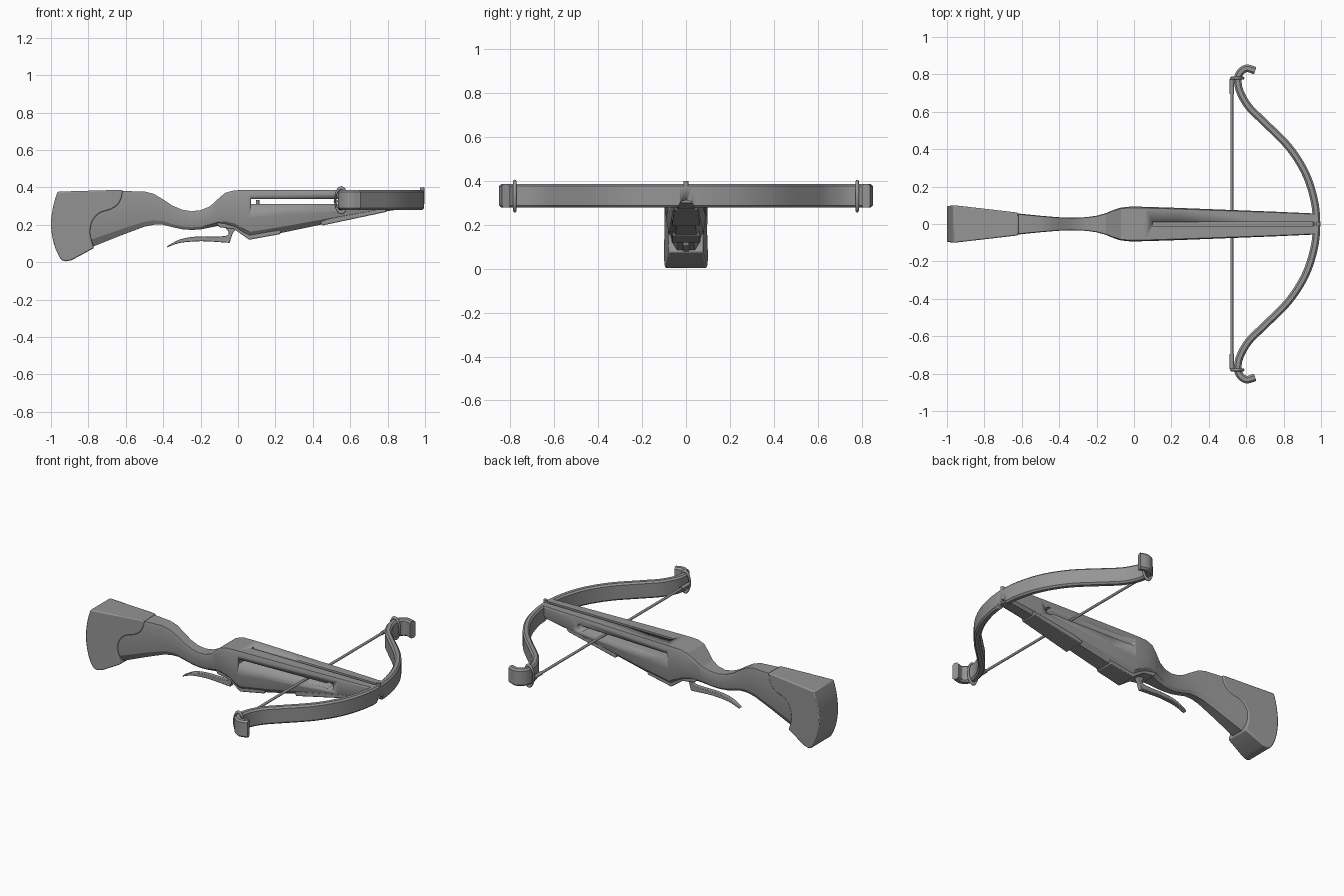
import bpy, bmesh, math
from mathutils import Vector

if "Cube" in bpy.data.objects:
    bpy.data.objects.remove(bpy.data.objects["Cube"])

grey = bpy.data.materials.new("dark_grey")
grey.diffuse_color = (.3, .3, .3, 1)
grey.use_nodes = True
grey.node_tree.nodes["Principled BSDF"].inputs["Base Color"].default_value = grey.diffuse_color


def finish(ob, bevel=0.0, angle=35):
    ob.data.materials.append(grey)
    if bevel:
        m = ob.modifiers.new("bevel", "BEVEL")
        m.width, m.segments, m.limit_method = bevel, 2, "ANGLE"
        m.angle_limit = math.radians(35)
    bpy.ops.object.select_all(action="DESELECT")
    ob.select_set(True)
    bpy.context.view_layer.objects.active = ob
    bpy.ops.object.shade_smooth_by_angle(angle=math.radians(angle))
    return ob


def loft(name, rings, bevel=0.0, angle=35):
    """Skin a list of equal-sized point rings and cap both ends."""
    bm = bmesh.new()
    vs = [[bm.verts.new(p) for p in r] for r in rings]
    n = len(rings[0])
    for a, b in zip(vs, vs[1:]):
        for i in range(n):
            j = (i + 1) % n
            bm.faces.new((a[i], a[j], b[j], b[i]))
    bm.faces.new(vs[0])
    bm.faces.new(vs[-1])
    bmesh.ops.recalc_face_normals(bm, faces=bm.faces)
    me = bpy.data.meshes.new(name)
    bm.to_mesh(me)
    bm.free()
    ob = bpy.data.objects.new(name, me)
    bpy.context.collection.objects.link(ob)
    return finish(ob, bevel, angle)


def prism(name, profile, hw, bevel=0.0):
    """Side profile (x, z) given a half width that varies along x."""
    return loft(name, [[(x, s * hw(x), z) for x, z in profile] for s in (-1, 1)], bevel)


def smooth(pts, steps=5):
    """Catmull-Rom curve through 2D points."""
    p = [Vector(q) for q in pts]
    p = [2 * p[0] - p[1]] + p + [2 * p[-1] - p[-2]]
    out = []
    for a, b, c, d in zip(p, p[1:], p[2:], p[3:]):
        for k in range(steps):
            t = k / steps
            out.append(0.5 * (2 * b + (c - a) * t + (2 * a - 5 * b + 4 * c - d) * t * t
                              + (3 * b - a - 3 * c + d) * t ** 3))
    return out + [p[-2]]


def box(name, x0, x1, hy, z0, z1):
    return prism(name, [(x0, z0), (x1, z0), (x1, z1), (x0, z1)], lambda x: hy)


def rod(name, r, length, loc, rot=(math.pi / 2, 0, 0), sides=16):
    bpy.ops.mesh.primitive_cylinder_add(vertices=sides, radius=r, depth=length, location=loc, rotation=rot)
    bpy.context.object.name = name
    return finish(bpy.context.object)


def cut(ob, *cutters):
    for c in cutters:
        c.hide_render = c.hide_viewport = True
        m = ob.modifiers.new("cut", "BOOLEAN")
        m.operation, m.object, m.solver = "DIFFERENCE", c, "EXACT"


# Stock: (x, bottom, top, half width)
stations = [(-.9, .06, .36, .088), (-.77, .085, .373, .073), (-.62, .145, .38, .056),
            (-.5, .19, .378, .044), (-.45, .20, .365, .040), (-.4, .2, .335, .036),
            (-.35, .187, .302, .034), (-.3, .176, .281, .034), (-.25, .172, .272, .037),
            (-.2, .175, .278, .044), (-.15, .185, .298, .058), (-.11, .193, .335, .075),
            (-.07, .193, .37, .088), (-.02, .178, .384, .093), (.06, .125, .386, .092),
            (.24, .158, .386, .086), (.75, .265, .386, .066), (.975, .30, .386, .056)]
rings = []
for x, b, t, w in stations:
    h = t - b
    half = [(.55 * w, b), (.86 * w, b + .14 * h), (w, b + .42 * h), (w, t - .1 * h), (.93 * w, t)]
    rings.append([(x, y, z) for y, z in half] + [(x, -y, z) for y, z in reversed(half)])
stock = loft("stock", rings, angle=20)

# String slot through the sides and bolt groove on top
cut(stock, box("slot_cutter", .07, .69, .3, .31, .338),
    rod("slot_end_cutter", .024, .6, (.69, 0, .324)),
    box("groove_cutter", .10, 1.2, .01, .362, .5))

# Butt cover with curved front edge and curved shoulder end
shoulder = smooth([(-.965, .377), (-.988, .30), (-1, .20), (-.985, .10), (-.95, .02), (-.92, .004)], 3)
edge = smooth([(-.77, .075), (-.79, .15), (-.78, .215), (-.74, .262), (-.68, .282), (-.64, .31), (-.62, .35)], 3)
prism("butt_cover", shoulder + [Vector((-.89, .01))] + edge + [Vector((-.617, .387))],
      lambda x: .061 + (min(-x, .97) - .62) * .115 - max(0, -x - .97) * .15, .007)

# Raised panels under the stock
prism("trigger_housing", [(-.12, .215), (-.02, .222), (.03, .19), (.075, .148), (.235, .178),
                          (.225, .15), (.06, .12), (-.02, .176), (-.10, .187)],
      lambda x: .066 - .03 * abs(x - .05), .004)
prism("fore_panel", [(.44, .215), (.50, .238), (.72, .285), (.80, .288), (.79, .268), (.45, .196)],
      lambda x: .078 - .03 * x, .004)

# Trigger lever
lever = smooth([(-.065, .18), (-.05, .16), (-.06, .142), (-.12, .137), (-.22, .137), (-.31, .122), (-.375, .088)], 3)
under = smooth([(-.382, .078), (-.31, .103), (-.2, .112), (-.10, .107), (-.045, .103)], 3)
prism("trigger_lever", lever + under + [Vector((-.03, .15)), Vector((-.005, .19)), Vector((-.06, .20))],
      lambda x: .015, .003)

# Bow: chamfered section swept along a recurve path in plan
half = [(.976, 0), (.963, .13), (.915, .275), (.825, .415), (.69, .55), (.615, .625), (.57, .70),
        (.555, .76), (.564, .805), (.60, .832), (.648, .82)]
path = smooth([(x, -y) for x, y in reversed(half)] + half[1:], 5)
rings = []
for i, p in enumerate(path):
    d = (path[min(i + 1, len(path) - 1)] - path[max(i - 1, 0)]).normalized()
    n = Vector((d.y, -d.x))
    section = [(-.02, .289), (-.01, .279), (.01, .279), (.02, .289),
               (.02, .376), (.01, .386), (-.01, .386), (-.02, .376)]
    rings.append([(p.x + n.x * o, p.y + n.y * o, z) for o, z in section])
bow = loft("bow", rings)
# Arched notch under the middle of the bow
cut(bow, rod("bow_notch_cutter", .034, .2, (.98, 0, .279), (0, math.pi / 2, 0)))

# String with end sleeves and loops round the limbs
rod("string", .008, 1.54, (.523, 0, .325), sides=12)
for side, s in (("left", 1), ("right", -1)):
    rod("string_sleeve_" + side, .0115, .08, (.523, s * .735, .325), sides=12)
    bpy.ops.mesh.primitive_torus_add(major_radius=.05, minor_radius=.008, major_segments=28, minor_segments=8,
                                     location=(.552, s * .78, .331), rotation=(math.pi / 2, 0, 0))
    loop = bpy.context.object
    loop.name = "string_loop_" + side
    loop.scale = (.66, 1.3, 1)
    finish(loop, angle=60)

# String catch, nock and front sight
rod("string_catch", .009, .03, (.105, 0, .318), (0, 0, 0), 12)
rod("string_nock", .011, .03, (.523, 0, .325), sides=12)
rod("front_sight", .012, .03, (.984, 0, .385), (0, 0, 0), 12)
